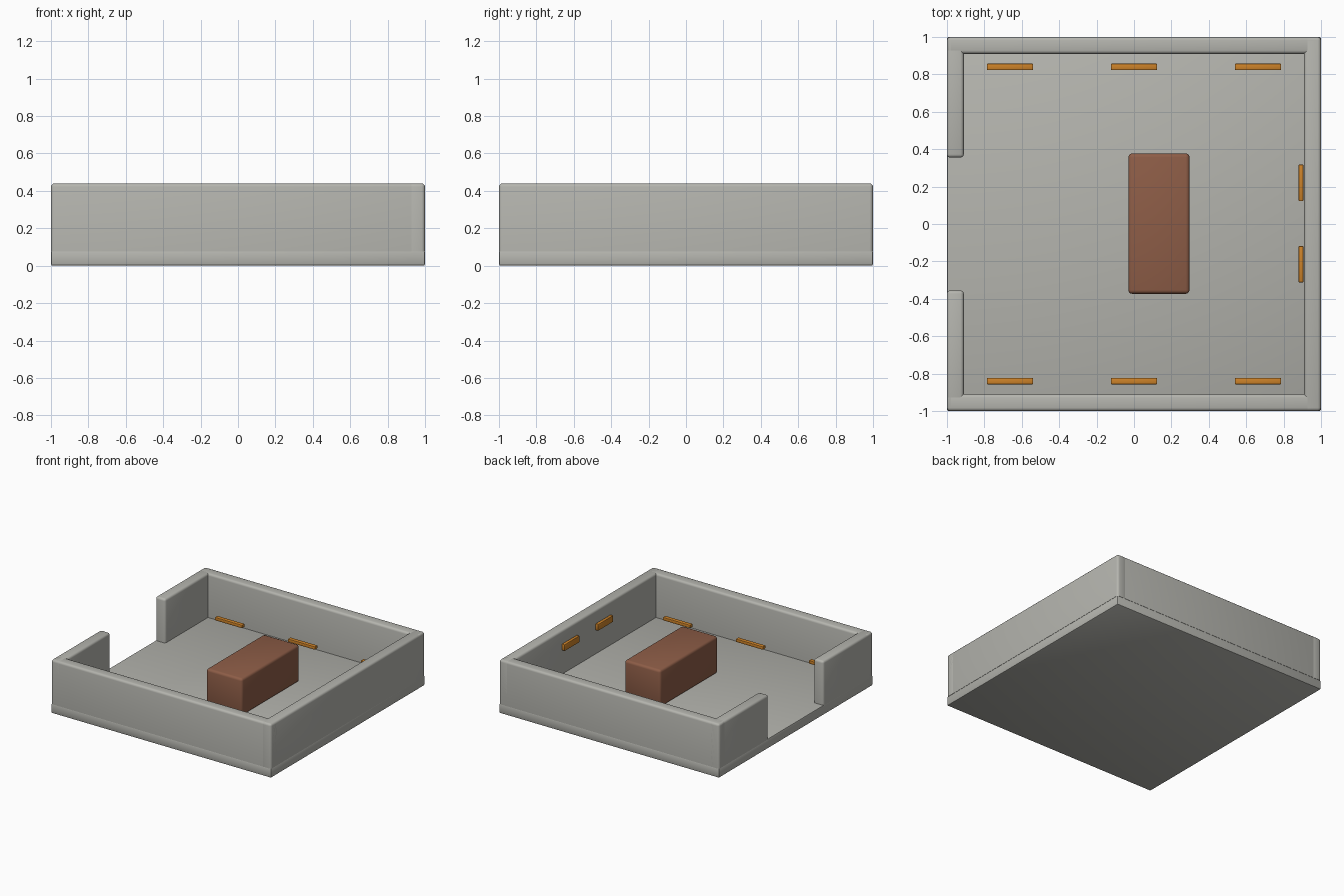
import bpy
import bmesh
from mathutils import Vector

if "Cube" in bpy.data.objects:
    bpy.data.objects.remove(bpy.data.objects["Cube"])


def material(name, color):
    mat = bpy.data.materials.new(name)
    mat.diffuse_color = (*color, 1.0)
    mat.use_nodes = True
    mat.node_tree.nodes["Principled BSDF"].inputs["Base Color"].default_value = mat.diffuse_color
    return mat


stone = material("stone_grey", (0.46, 0.46, 0.425))
wood = material("wood_brown", (0.27, 0.11, 0.063))
amber = material("amber_orange", (0.61, 0.225, 0.022))


def box(name, lo, hi, mat, bevel=0.0, segments=3, skip_bottom=False):
    """Box between two corners with rounded edges."""
    lo, hi = Vector(lo), Vector(hi)
    size, mid = hi - lo, (lo + hi) / 2
    bm = bmesh.new()
    bmesh.ops.create_cube(bm, size=1.0)
    for v in bm.verts:
        v.co = Vector(a * b for a, b in zip(v.co, size))
    if bevel:
        edges = [e for e in bm.edges
                 if not (skip_bottom and all(v.co.z < 0 for v in e.verts))]
        bmesh.ops.bevel(bm, geom=edges, offset=bevel, segments=segments,
                        profile=0.5, affect='EDGES')
    mesh = bpy.data.meshes.new(name)
    bm.to_mesh(mesh)
    bm.free()
    mesh.materials.append(mat)
    obj = bpy.data.objects.new(name, mesh)
    obj.location = mid
    bpy.context.collection.objects.link(obj)
    bpy.ops.object.select_all(action='DESELECT')
    obj.select_set(True)
    bpy.context.view_layer.objects.active = obj
    bpy.ops.object.shade_smooth_by_angle(angle=0.6)
    return obj


FLOOR, TOP, INNER = 0.08, 0.44, 0.91
BASE = FLOOR - 0.005  # walls sink slightly into the floor slab

# Floor slab
box("floor", (-1, -1, 0), (1, 1, FLOOR), stone, 0.01, 2)

# Full walls: right, then back and front, with short returns beside the opening
box("right_wall", (INNER, -1, BASE), (1, 1, TOP), stone, 0.018, 3, True)
for side, label in ((1, "back"), (-1, "front")):
    y0, y1 = sorted((side * INNER, side))
    box(label + "_wall", (-1, y0, BASE), (1, y1, TOP), stone, 0.018, 3, True)
    y0, y1 = sorted((side * 0.355, side))
    box(label + "_entry_wall", (-1, y0, BASE), (-INNER, y1, TOP), stone, 0.018, 3, True)

# Central block
box("table_block", (-0.03, -0.373, FLOOR), (0.297, 0.377, 0.385), wood, 0.02, 3)

# Low strips along the back and front walls
for side, label in ((1, "back"), (-1, "front")):
    for i, x in enumerate((-0.663, 0.0, 0.663)):
        y = side * 0.84
        box(f"{label}_strip_{i + 1}", (x - 0.123, y - 0.017, 0.122),
            (x + 0.123, y + 0.017, 0.148), amber, 0.004, 2)

# Small plaques on the right wall
for i, y in enumerate((-0.215, 0.22)):
    box(f"wall_plaque_{i + 1}", (0.88, y - 0.097, 0.28),
        (0.906, y + 0.097, 0.333), amber, 0.004, 2)
